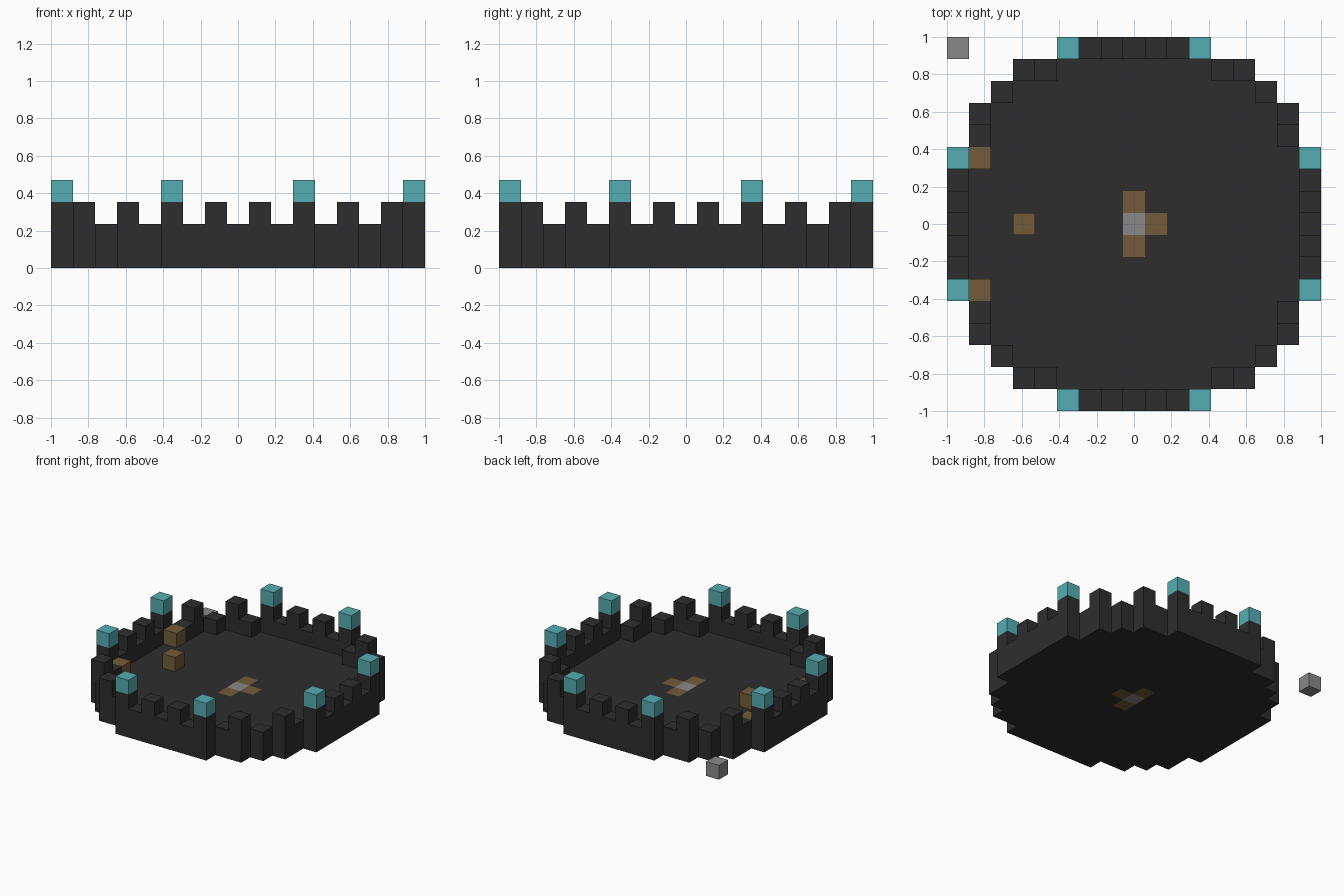
import bpy
import bmesh
from mathutils import Vector

CELLS = 17
SIZE = 2 / CELLS
HALF_WIDTH = [8, 8, 8, 8, 7, 7, 6, 5, 3]  # reach of each row from the middle outwards
SIDES = [Vector(s) for s in ((1, 0, 0), (-1, 0, 0), (0, 1, 0), (0, -1, 0), (0, 0, 1), (0, 0, -1))]

cube = bpy.data.objects.get("Cube")
if cube:
    bpy.data.objects.remove(cube, do_unlink=True)


def make_material(name, rgb):
    mat = bpy.data.materials.new(name)
    mat.use_nodes = True
    mat.diffuse_color = (*rgb, 1)
    mat.node_tree.nodes["Principled BSDF"].inputs["Base Color"].default_value = (*rgb, 1)
    return mat


def build_blocks(name, cells, mat):
    """Join unit blocks into one shell, leaving out faces between neighbours."""
    cells = set(cells)
    bm = bmesh.new()
    for cell in cells:
        centre = Vector(cell) + Vector((0, 0, 0.5))
        for side in SIDES:
            if tuple(int(a + b) for a, b in zip(cell, side)) in cells:
                continue
            u = Vector((side.y, side.z, side.x))
            v = side.cross(u)
            corners = [(-u - v), (u - v), (u + v), (-u + v)]
            bm.faces.new([bm.verts.new((centre + (side + c) / 2) * SIZE) for c in corners])
    bmesh.ops.remove_doubles(bm, verts=bm.verts, dist=SIZE / 100)
    # Merge the coplanar block faces into large flat faces
    bmesh.ops.dissolve_limit(bm, angle_limit=0.01, verts=bm.verts, edges=bm.edges)
    mesh = bpy.data.meshes.new(name)
    bm.to_mesh(mesh)
    bm.free()
    mesh.materials.append(mat)
    obj = bpy.data.objects.new(name, mesh)
    bpy.context.collection.objects.link(obj)
    return obj


def inside(x, y):
    return abs(y) <= 8 and abs(x) <= HALF_WIDTH[abs(y)]


def on_rim(x, y):
    return not all(inside(x + i, y + j) for i, j in ((1, 0), (-1, 0), (0, 1), (0, -1)))


charcoal = make_material("charcoal", (0.027, 0.027, 0.027))
teal = make_material("teal", (0.093, 0.42, 0.45))
brown = make_material("brown", (0.175, 0.107, 0.042))
grey = make_material("grey", (0.25, 0.25, 0.25))

# Plan of the round platform
disc = [(x, y) for x in range(-8, 9) for y in range(-8, 9) if inside(x, y)]
rim = [p for p in disc if on_rim(*p)]
arms = [(1, 0), (0, 1), (0, -1)]

# Floor and battlement wall: every second rim block is raised
stone = [(x, y, 0) for x, y in disc if (x, y) not in arms + [(0, 0)]]
lamps = []
for x, y in rim:
    step = min(abs(x), abs(y))
    stone += [(x, y, z) for z in range(1, 3 if step % 2 else 2)]
    if step == 3:
        lamps.append((x, y, 3))
build_blocks("floor_and_wall", stone, charcoal)

# Lamps on the tallest pillars
for i, lamp in enumerate(lamps):
    build_blocks(f"wall_lamp_{i + 1}", [lamp], teal)

# Inlaid floor mark
build_blocks("floor_mark_arms", [(x, y, 0) for x, y in arms], brown)
build_blocks("floor_mark_centre", [(0, 0, 0)], grey)

# Wooden blocks standing on the floor
for name, x, y in (("left", -7, -3), ("right", -7, 3), ("middle", -5, 0)):
    build_blocks(f"wooden_block_{name}", [(x, y, 1)], brown)

# Loose block outside the wall
build_blocks("corner_block", [(-8, 8, 0)], grey)
